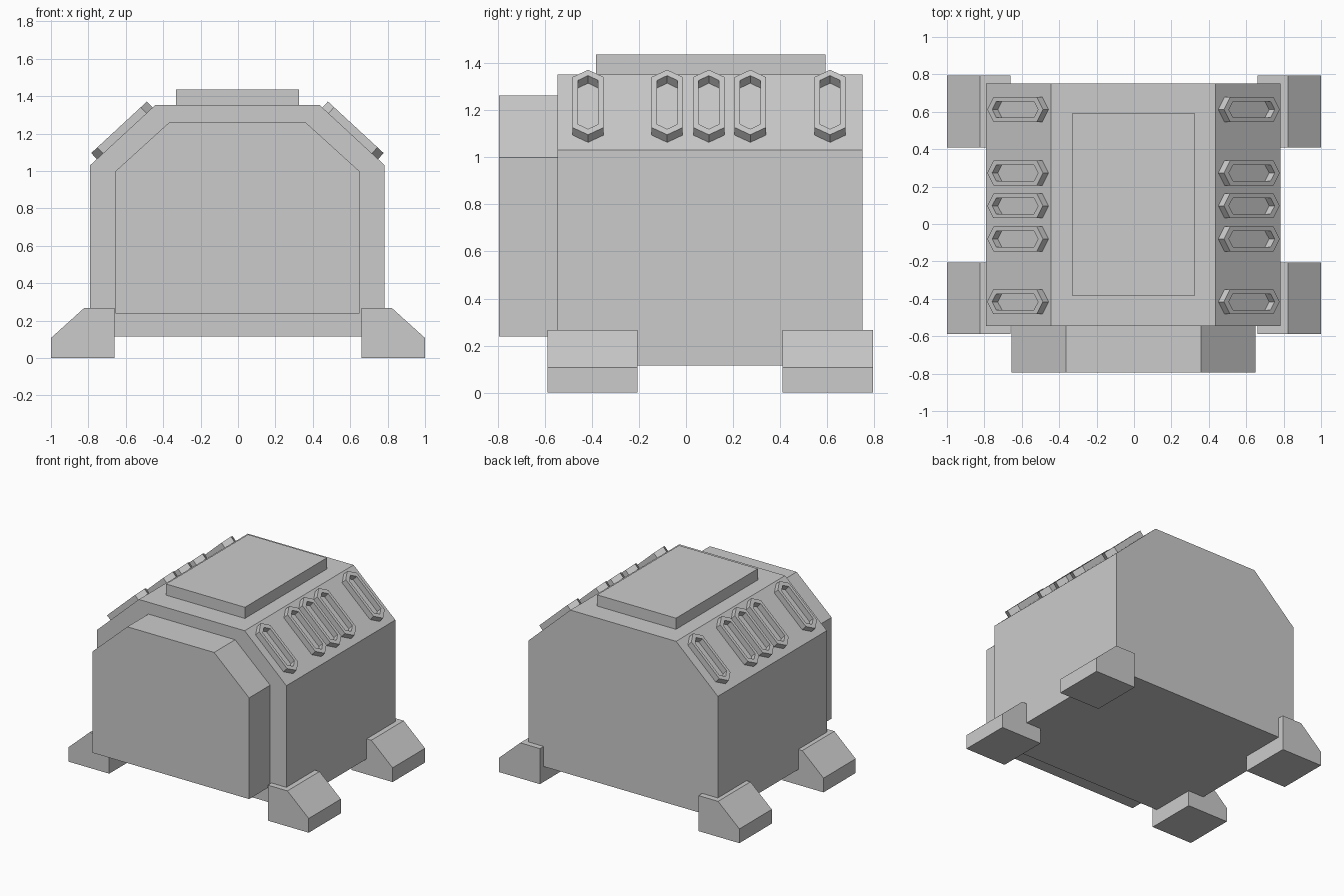
import bpy, bmesh
from mathutils import Vector

if "Cube" in bpy.data.objects:
    bpy.data.objects.remove(bpy.data.objects["Cube"])

OFF = -0.003  # the hull sits a hair off centre


def finish(name, bm, mirror=False, x=0.0):
    bmesh.ops.recalc_face_normals(bm, faces=bm.faces)
    mesh = bpy.data.meshes.new(name)
    bm.to_mesh(mesh)
    bm.free()
    obj = bpy.data.objects.new(name, mesh)
    obj.location.x = x
    bpy.context.collection.objects.link(obj)
    if mirror:
        mod = obj.modifiers.new("mirror", 'MIRROR')
        mod.use_mirror_merge = False
    return obj


def prism(name, profile, y0, y1, mirror=False, x=0.0):
    """Extrude an xz profile along y."""
    bm = bmesh.new()
    face = bm.faces.new([bm.verts.new((px, y0, pz)) for px, pz in profile])
    ext = bmesh.ops.extrude_face_region(bm, geom=[face])
    verts = [g for g in ext["geom"] if isinstance(g, bmesh.types.BMVert)]
    bmesh.ops.translate(bm, verts=verts, vec=(0, y1 - y0, 0))
    return finish(name, bm, mirror, x)


def symmetric(half):
    return half + [(-px, pz) for px, pz in reversed(half)]


# Main hull, front panel and roof plate
prism("hull", symmetric([(0.787, 0.116), (0.787, 1.031), (0.44, 1.352)]),
      -0.545, 0.75, x=OFF)
prism("front_panel", symmetric([(0.652, 0.238), (0.652, 0.999), (0.361, 1.263)]),
      -0.795, -0.545, x=OFF)
prism("roof_plate", symmetric([(0.328, 1.352), (0.328, 1.436)]),
      -0.382, 0.592, x=OFF)

# Four wedge feet
foot = [(0.66, 0), (1.0, 0), (1.0, 0.107), (0.823, 0.267), (0.66, 0.267)]
for name, y0, y1 in (("front_feet", -0.588, -0.206), ("rear_feet", 0.409, 0.794)):
    prism(name, foot, y0, y1, mirror=True)

# Hexagonal vent frames on both roof slopes
TOP = Vector((0.44, 0, 1.352))
DOWN = (Vector((0.787, 0, 1.031)) - TOP).normalized()
NORMAL = Vector((-DOWN.z, 0, DOWN.x))
ACROSS = Vector((0, 1, 0))


def vent_frame(name, y):
    bm = bmesh.new()
    centre = TOP + DOWN * 0.222 + ACROSS * y

    def ring(length, shoulder, width, height):
        pts = [(length, 0), (shoulder, width), (-shoulder, width),
               (-length, 0), (-shoulder, -width), (shoulder, -width)]
        return [bm.verts.new(centre + DOWN * u + ACROSS * v + NORMAL * height)
                for u, v in pts]

    outer, inner = (0.203, 0.158, 0.066), (0.167, 0.137, 0.043)
    rings = [ring(*outer, 0.0), ring(*outer, 0.044),
             ring(*inner, 0.044), ring(*inner, 0.0)]
    for k in range(4):
        a, b = rings[k], rings[(k + 1) % 4]
        for i in range(6):
            j = (i + 1) % 6
            bm.faces.new((a[i], a[j], b[j], b[i]))
    finish(name, bm, mirror=True, x=OFF)


for n, y in enumerate((-0.416, -0.08, 0.097, 0.273, 0.612), 1):
    vent_frame(f"vent_frame_{n}", y)
